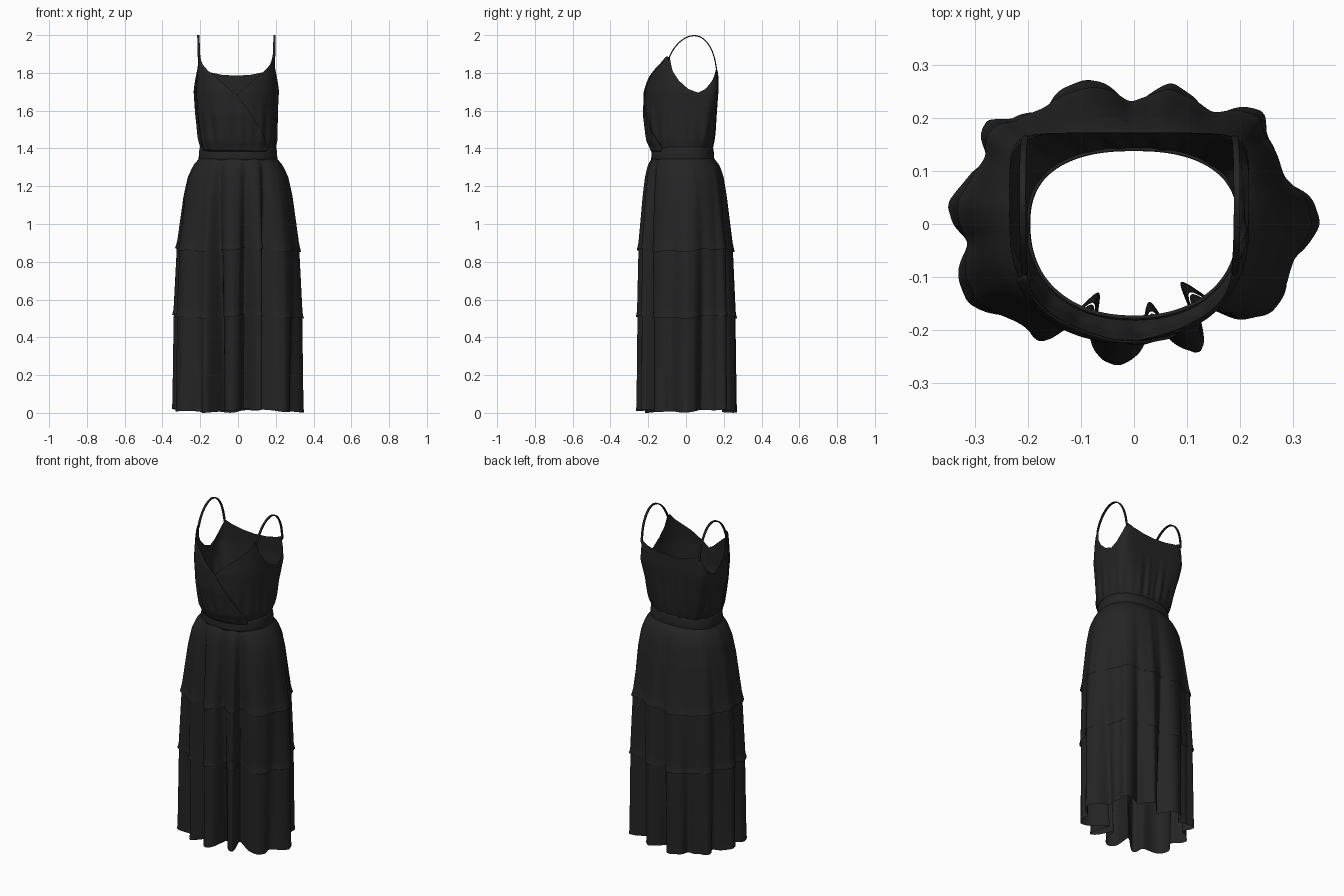
import bpy
from math import sin, cos, radians, degrees, atan2, hypot, exp, pi

cube = bpy.data.objects.get("Cube")
if cube:
    bpy.data.objects.remove(cube, do_unlink=True)

black = bpy.data.materials.new("black_fabric")
black.use_nodes = True
black.diffuse_color = (0.018, 0.018, 0.018, 1)
bsdf = black.node_tree.nodes["Principled BSDF"]
bsdf.inputs["Base Color"].default_value = black.diffuse_color
bsdf.inputs["Roughness"].default_value = 0.9


def interp(keys, t):
    """Linear lookup in sorted (t, value, ...) keys."""
    if t <= keys[0][0]:
        return keys[0][1:]
    for k0, k1 in zip(keys, keys[1:]):
        if t <= k1[0]:
            f = (t - k0[0]) / (k1[0] - k0[0])
            return [p + (q - p) * f for p, q in zip(k0[1:], k1[1:])]
    return keys[-1][1:]


def add_mesh(name, verts, faces, thickness=0):
    mesh = bpy.data.meshes.new(name)
    mesh.from_pydata(verts, [], faces)
    mesh.materials.append(black)
    mesh.validate()
    obj = bpy.data.objects.new(name, mesh)
    bpy.context.collection.objects.link(obj)
    if thickness:
        mod = obj.modifiers.new("thickness", "SOLIDIFY")
        mod.thickness = thickness
        mod.offset = -1
    bpy.ops.object.select_all(action="DESELECT")
    obj.select_set(True)
    bpy.context.view_layer.objects.active = obj
    bpy.ops.object.shade_smooth_by_angle(angle=radians(50))
    return obj


def sheet(name, point, us, rows, closed, thickness=0):
    """Loft cloth: point(u, v), u = degrees from the front towards +x."""
    n = len(us)
    verts = [point(u, j / rows) for j in range(rows + 1) for u in us]
    faces = []
    for j in range(rows):
        for i in range(n if closed else n - 1):
            k = (i + 1) % n
            faces.append((j * n + i, j * n + k, (j + 1) * n + k, (j + 1) * n + i))
    return add_mesh(name, verts, faces, thickness)


def radius(u, a, front, back, n_front, n_back):
    """Polar radius of an oval with separate front and back halves."""
    s, c = abs(sin(radians(u))), cos(radians(u))
    b, n = (front, n_front) if c > 0 else (back, n_back)
    return ((s / a) ** n + (abs(c) / b) ** n) ** (-1 / n)


def place(u, r, z, cx=0):
    return (cx + r * sin(radians(u)), -r * cos(radians(u)), z)


# --- Skirt: three gathered tiers with vertical folds ---
SKIRT = [  # z, half width, front, back, fold strength
    (0.0, 0.347, 0.265, 0.265, 1.0),
    (0.5, 0.343, 0.262, 0.262, 0.8),
    (0.87, 0.327, 0.256, 0.25, 0.55),
    (1.15, 0.29, 0.232, 0.218, 0.28),
    (1.25, 0.268, 0.22, 0.202, 0.2),
    (1.31, 0.24, 0.206, 0.182, 0.1),
    (1.36, 0.198, 0.178, 0.142, 0.0),
]
HEM = [  # outline of the hem in hundredths, counter-clockwise from the front
    (1, -24), (4, -21), (8, -22), (12, -24), (15, -21.5), (20, -17), (25, -16.5),
    (29, -11), (30, -6), (35, 0), (33, 5), (28, 8), (24, 16), (24.5, 21),
    (20, 22), (15, 20.5), (10, 24), (7, 26.5), (3, 24), (-1, 23), (-6, 26.5),
    (-9, 27), (-14, 25), (-20, 21), (-23, 19), (-27, 20), (-29, 17), (-28, 13),
    (-31, 8), (-35, 4), (-34, 0), (-32, -3), (-33, -10), (-31, -15), (-25, -18),
    (-20, -19), (-17, -22.5), (-13, -22.5), (-8, -21.5), (-6, -25), (-3, -26.5),
]
OUTLINE = [(degrees(atan2(x, -y)) % 360, hypot(x, y) / 100) for x, y in HEM]
OUTLINE = ([(OUTLINE[-1][0] - 360, OUTLINE[-1][1])] + OUTLINE
           + [(OUTLINE[0][0] + 360, OUTLINE[0][1])])
FOLDS = [  # angle, depth, width, fade power, pinch
    (11, 0.07, 6, 1, 0.5), (39, 0.125, 6, 1, 0.6), (332, 0.11, 6, 1, 0.5),
    (73, 0.03, 6, 3, 0), (109, 0.04, 6, 3, 0), (146, 0.04, 6, 3, 0),
    (181, 0.045, 6, 3, 0), (218, 0.04, 6, 3, 0), (247, 0.03, 5, 3, 0),
    (277, 0.03, 5, 3, 0), (308, 0.04, 6, 3, 0),
]


def hem_ratio(u):
    """Softened hem outline relative to the plain oval."""
    r = sum(interp(OUTLINE, (u + d) % 360)[0] for d in (-1.5, 0, 1.5)) / 3
    return r / radius(u, *SKIRT[0][1:4], 2.2, 2.4)


RATIO = [hem_ratio(u) for u in range(360)]


def make_tier(name, top, bottom, flare):
    def point(u, v):
        wave = 0.008 * sin(radians(u * 3 + 40)) + 0.004 * sin(radians(u * 11))
        z = top + (bottom - top) * v + wave * v * v
        a, f, b, strength = interp(SKIRT, z)
        r = radius(u, a, f, b, 2.2, 2.4) * (1 + strength * (RATIO[u] - 1))
        r += flare * max(0, (v - 0.93) / 0.07) - 0.003 * (1 - v)
        turn = 0
        # deep folds pinch at the outside and widen towards the inside
        for angle, depth, width, power, pinch in FOLDS:
            d = (u - angle + 180) % 360 - 180
            bump = strength ** power * exp(-(d / width) ** 2)
            r -= depth * bump
            turn += pinch * d * bump
        return place(u + turn, r, z)
    return sheet(name, point, range(360), 22, True)


make_tier("skirt_upper_tier", 1.36, 0.863, 0.006)
make_tier("skirt_middle_tier", 0.885, 0.51, 0.006)
make_tier("skirt_lower_tier", 0.53, 0.012, 0.002)


# --- Waistband ---
def band_point(u, v):
    a = 0.208 - 0.006 * v + 0.002 * sin(pi * v)
    return place(u, radius(u, a, a - 0.024, a - 0.059, 2.2, 2.4), 1.338 + 0.07 * v)


sheet("waistband", band_point, range(0, 360, 3), 6, True, 0.006)

# --- Bodice: bloused wrap top with scooped armholes ---
BODICE = [  # z, half width, front, back, front squareness, back squareness
    (1.385, 0.196, 0.18, 0.14, 2.2, 2.4),
    (1.41, 0.2, 0.188, 0.143, 2.2, 2.5),
    (1.44, 0.207, 0.2, 0.148, 2.2, 2.8),
    (1.58, 0.217, 0.22, 0.16, 2.2, 4.5),
    (1.7, 0.226, 0.218, 0.172, 2.3, 8),
    (1.78, 0.217, 0.203, 0.171, 2.6, 9),
    (1.9, 0.198, 0.17, 0.165, 3.6, 9),
]
TOP_EDGE = [  # degrees from front, height
    (0, 1.68), (15, 1.73), (29, 1.775), (42, 1.81), (53, 1.845), (62, 1.885),
    (66, 1.885), (71, 1.81), (80, 1.76), (93, 1.715), (106, 1.695), (115, 1.715),
    (123, 1.76), (130, 1.825), (138, 1.805), (155, 1.79), (180, 1.785),
]


def edge_height(u):
    return interp(TOP_EDGE, abs((u + 180) % 360 - 180))[0]


def wrap_height(u):
    """Neckline on the right side, crossing down to the left hip."""
    return edge_height(u) + 0.003 if u < 0 else max(1.4, 1.69 - 0.0056 * u)


def bodice_point(height, lift):
    def point(u, v):
        z = 1.385 + (height(u) - 1.385) * v
        r = radius(u, *interp(BODICE, z)[0:5]) + lift
        soft = max(0, 1 - abs(z - 1.48) / 0.2) * min(1, (z - 1.385) / 0.04)
        r += soft * (0.003 * sin(radians(u * 22)) + 0.003 * sin(radians(u * 13)))
        return place(u, r, z, -0.009 * min(1, (z - 1.385) / 0.2))
    return point


sheet("bodice", bodice_point(edge_height, 0), range(0, 360, 2), 24, True)
sheet("wrap_panel", bodice_point(wrap_height, 0.006),
      [-64 + 2 * i for i in range(58)], 24, False, 0.005)

# --- Shoulder straps: narrow ribbons arching front to back ---
PATH = [(-0.094, 1.865), (-0.083, 1.9), (-0.05, 1.95), (-0.01, 1.985), (0.045, 2.004),
        (0.1, 1.982), (0.14, 1.92), (0.156, 1.86), (0.164, 1.8)]
for side, name in ((1, "left_strap"), (-1, "right_strap")):
    verts, faces = [], []
    for i, (y, z) in enumerate(PATH):
        x = side * (0.196 + 0.006 * sin(pi * i / 8)) - 0.008
        verts += [(x - 0.006, y, z), (x + 0.006, y, z)]
        if i:
            faces.append((2 * i - 2, 2 * i - 1, 2 * i + 1, 2 * i))
    strap = add_mesh(name, verts, faces)
    smooth = strap.modifiers.new("smooth", "SUBSURF")
    smooth.levels = smooth.render_levels = 3
    thick = strap.modifiers.new("thickness", "SOLIDIFY")
    thick.thickness = 0.006
    thick.offset = 0
